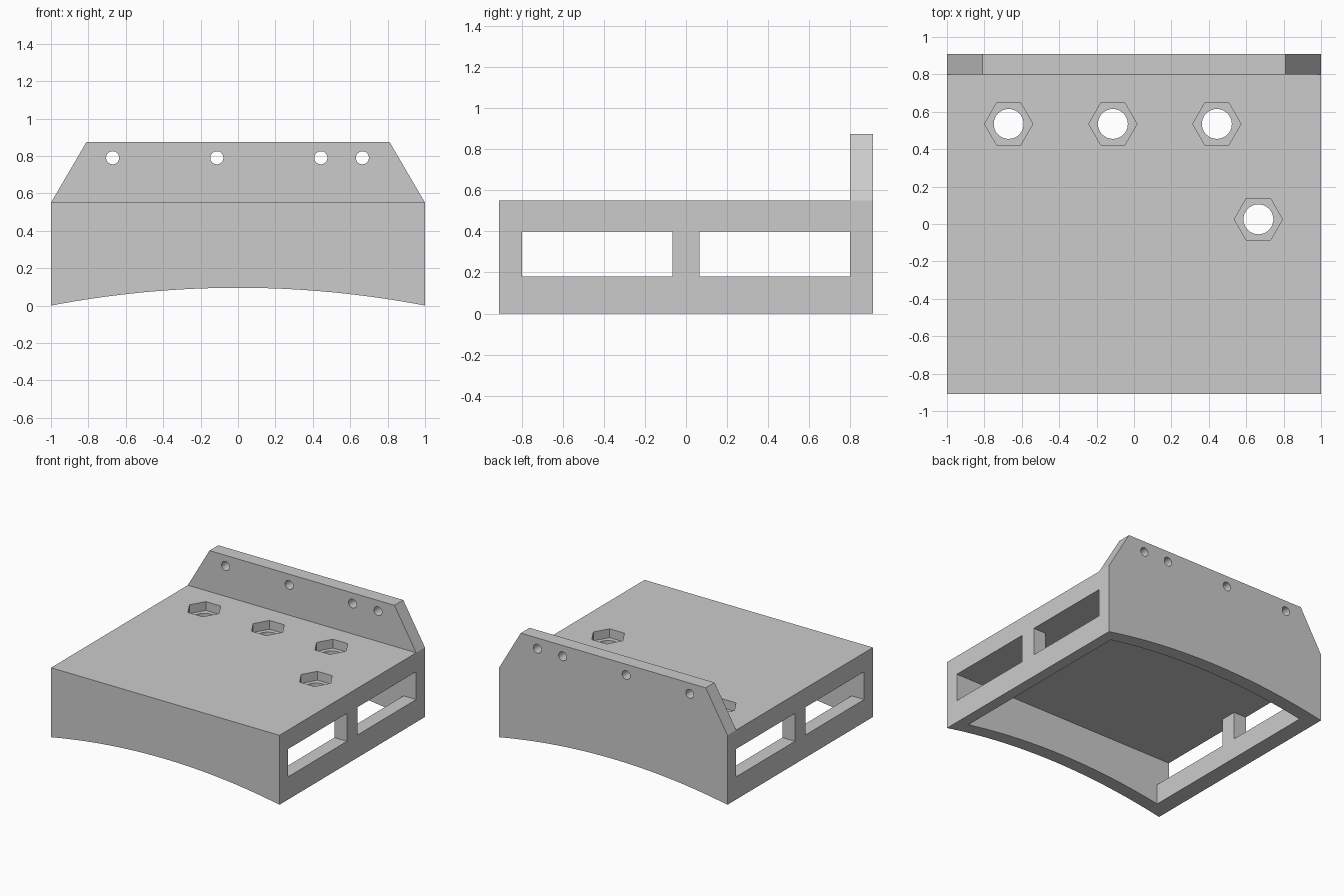
import bpy, bmesh, math
from mathutils import Matrix

if "Cube" in bpy.data.objects:
    bpy.data.objects.remove(bpy.data.objects["Cube"], do_unlink=True)

HALF_Y, WALL, DECK_Z, CEILING_Z = 0.91, 0.11, 0.55, 0.40
INNER_Y = HALF_Y - WALL

grey = bpy.data.materials.new("light_grey")
grey.use_nodes = True
colour = (0.6, 0.6, 0.6, 1)
grey.diffuse_color = colour
grey.node_tree.nodes["Principled BSDF"].inputs["Base Color"].default_value = colour


def make_object(name, bm):
    bmesh.ops.recalc_face_normals(bm, faces=bm.faces)
    mesh = bpy.data.meshes.new(name)
    bm.to_mesh(mesh)
    bm.free()
    mesh.materials.append(grey)
    obj = bpy.data.objects.new(name, mesh)
    bpy.context.collection.objects.link(obj)
    return obj


def box(name, x, y, z):
    bm = bmesh.new()
    bmesh.ops.create_cube(bm, size=1)
    for v in bm.verts:
        v.co = [lo + (c + 0.5) * (hi - lo) for c, (lo, hi) in zip(v.co, (x, y, z))]
    return make_object(name, bm)


def prism(name, sides, radius, depth, centre, along_y=False):
    bm = bmesh.new()
    turn = Matrix.Rotation(math.pi / 2, 4, "X") if along_y else Matrix()
    bmesh.ops.create_cone(bm, cap_ends=True, segments=sides, radius1=radius,
                          radius2=radius, depth=depth,
                          matrix=Matrix.Translation(centre) @ turn
                          @ Matrix.Rotation(math.pi / 2, 4, "Z"))
    return make_object(name, bm)


# Housing: arched underside and tapered back panel in one front profile
steps = 32
xs = [-1 + 2 * i / steps for i in range(steps + 1)]
profile = [(x, 0.095 * (1 - x * x)) for x in xs]
profile += [(1, DECK_Z), (0.81, 0.875), (-0.81, 0.875), (-1, DECK_Z)]
bm = bmesh.new()
face = bm.faces.new([bm.verts.new((x, -HALF_Y, z)) for x, z in profile])
swept = bmesh.ops.extrude_face_region(bm, geom=[face])["geom"]
bmesh.ops.translate(bm, vec=(0, 2 * HALF_Y, 0),
                    verts=[g for g in swept if isinstance(g, bmesh.types.BMVert)])
housing = make_object("housing", bm)

# Space above the deck, open cavity and side windows
inner_x = 1 - WALL
cutters = [
    box("deck_cutter", (-2, 2), (-2, INNER_Y), (DECK_Z, 2)),
    box("cavity_cutter", (-inner_x, inner_x), (-INNER_Y, INNER_Y), (-1, CEILING_Z)),
    box("front_window_cutter", (-2, 2), (-INNER_Y, -0.065), (0.18, CEILING_Z)),
    box("back_window_cutter", (-2, 2), (0.065, INNER_Y), (0.18, CEILING_Z)),
]

# Hexagonal nut recesses with bolt holes, and matching back panel holes
for x, y in [(-0.67, 0.535), (-0.113, 0.535), (0.443, 0.535), (0.665, 0.025)]:
    hexagon = prism("nut_cutter", 6, 0.129, 0.14, (x, y, DECK_Z))
    cutters += [
        hexagon,
        prism("bolt_cutter", 32, 0.08, 0.4, (x, y, 0.5)),
        prism("panel_hole_cutter", 32, 0.035, 0.4, (x, 0.855, 0.79), along_y=True),
    ]
    # Hexagon points face left and right
    hexagon.data.transform(Matrix.Translation((x, y, 0)) @ Matrix.Rotation(
        math.pi / 2 if abs(max(v.co.x for v in hexagon.data.vertices) - x) < 0.12 else 0, 4, "Z")
        @ Matrix.Translation((-x, -y, 0)))

for cutter in cutters:
    cutter.hide_render = True
    cut = housing.modifiers.new(cutter.name, "BOOLEAN")
    cut.operation, cut.solver, cut.object = "DIFFERENCE", "EXACT", cutter

# Bake the cuts and discard the cutters
graph = bpy.context.evaluated_depsgraph_get()
result = bpy.data.meshes.new_from_object(housing.evaluated_get(graph))
housing.modifiers.clear()
housing.data = result
for cutter in cutters:
    bpy.data.objects.remove(cutter, do_unlink=True)

bpy.ops.object.select_all(action="DESELECT")
housing.select_set(True)
bpy.context.view_layer.objects.active = housing
bpy.ops.object.shade_smooth_by_angle(angle=math.radians(30))
